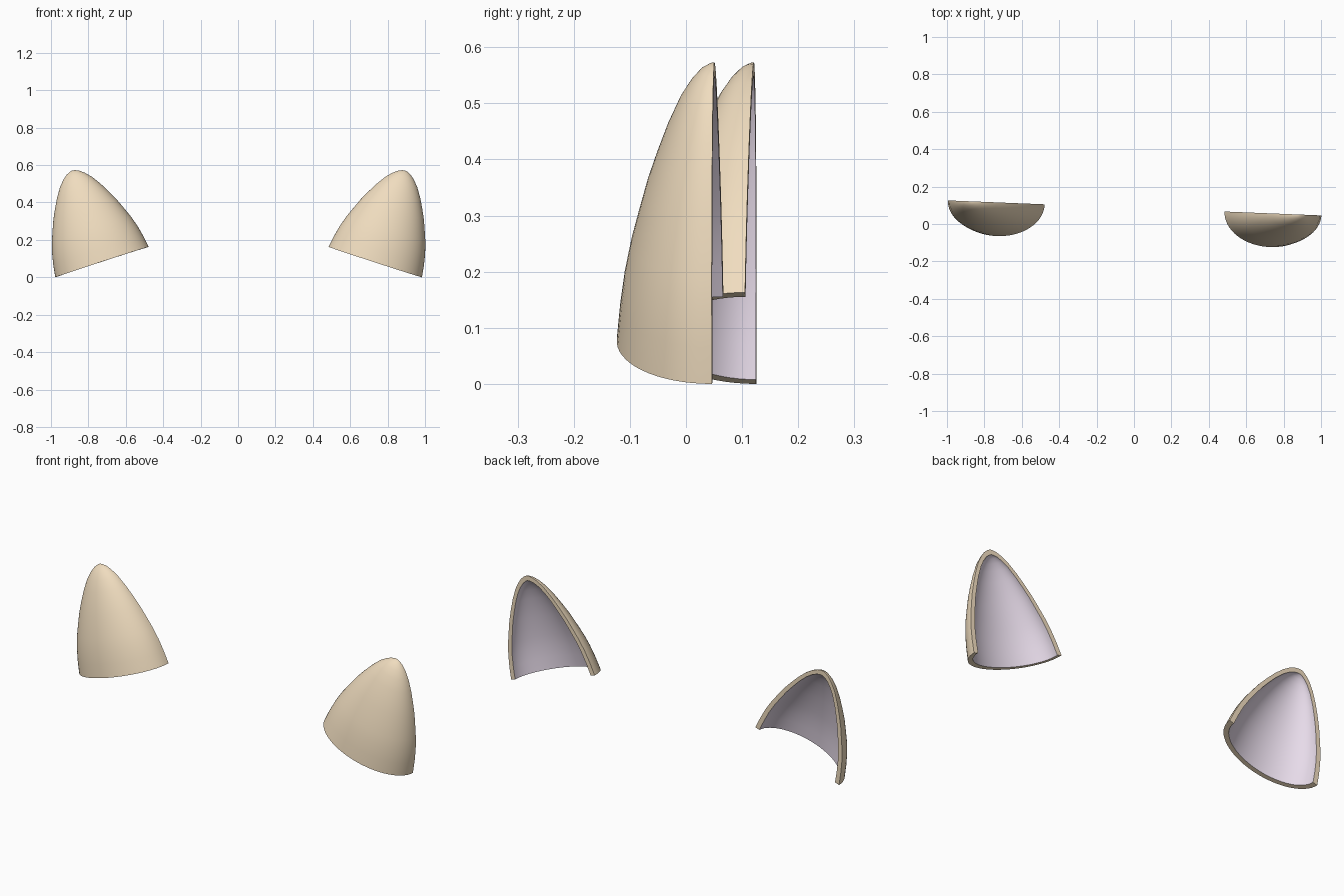
import bpy, bmesh
from math import sin, cos, pi, radians
from mathutils import Matrix, Vector

if "Cube" in bpy.data.objects:
    bpy.data.objects.remove(bpy.data.objects["Cube"])

WIDTH, DEPTH, HEIGHT, WALL = 0.263, 0.18, 0.515, 0.025
SEGMENTS = 32
# height along the ear axis, radius
PROFILE = [(0, .263), (.065, .253), (.126, .24), (.185, .222), (.236, .202), (.295, .178),
           (.347, .152), (.40, .123), (.45, .09), (.482, .061), (.502, .036), (.512, .015)]


def material(name, color):
    m = bpy.data.materials.new(name)
    m.diffuse_color = color
    m.use_nodes = True
    m.node_tree.nodes["Principled BSDF"].inputs["Base Color"].default_value = m.diffuse_color
    return m


outer_mat = material("tan_outside", (0.87, 0.72, 0.52, 1))
inner_mat = material("lilac_inside", (0.80, 0.71, 0.82, 1))


def half_dome(bm, wall, mat):
    """Front half of a squashed dome; returns its rings and apex."""
    sx = (WIDTH - wall) / WIDTH
    sy = (DEPTH - wall) / WIDTH
    sz = (HEIGHT - wall) / HEIGHT
    rings = []
    for h, r in PROFILE:
        rings.append([bm.verts.new((r * sx * cos(pi * i / SEGMENTS),
                                    -r * sy * sin(pi * i / SEGMENTS), h * sz))
                      for i in range(SEGMENTS + 1)])
    apex = bm.verts.new((0, 0, HEIGHT * sz))
    for a, b in zip(rings, rings[1:]):
        for i in range(SEGMENTS):
            bm.faces.new((a[i], a[i + 1], b[i + 1], b[i])).material_index = mat
    for i in range(SEGMENTS):
        bm.faces.new((rings[-1][i], rings[-1][i + 1], apex)).material_index = mat
    return rings, apex


def make_ear(name, side):
    bm = bmesh.new()
    out, out_apex = half_dome(bm, 0, 0)
    inn, inn_apex = half_dome(bm, WALL, 1)
    # rim loop: along the base, then over the open back
    def border(rings, apex):
        return rings[0] + [r[-1] for r in rings[1:]] + [apex] + [r[0] for r in rings[:0:-1]]
    o, n = border(out, out_apex), border(inn, inn_apex)
    for i in range(len(o)):
        j = (i + 1) % len(o)
        bm.faces.new((o[i], o[j], n[j], n[i]))
    # lean outward, place, mirror, then turn the pair slightly
    bm.transform(Matrix.Rotation(radians(-2.3), 4, 'Z')
                 @ Matrix.Diagonal((side, 1, 1, 1))
                 @ Matrix.Translation((0.731, 0.086, 0.0815))
                 @ Matrix.Rotation(radians(18.05), 4, 'Y'))
    bmesh.ops.recalc_face_normals(bm, faces=bm.faces)
    mesh = bpy.data.meshes.new(name)
    bm.to_mesh(mesh)
    bm.free()
    mesh.materials.append(outer_mat)
    mesh.materials.append(inner_mat)
    ob = bpy.data.objects.new(name, mesh)
    bpy.context.collection.objects.link(ob)
    bpy.ops.object.select_all(action='DESELECT')
    ob.select_set(True)
    bpy.context.view_layer.objects.active = ob
    bpy.ops.object.shade_smooth_by_angle(angle=radians(35))


make_ear("right_ear", 1)
make_ear("left_ear", -1)
